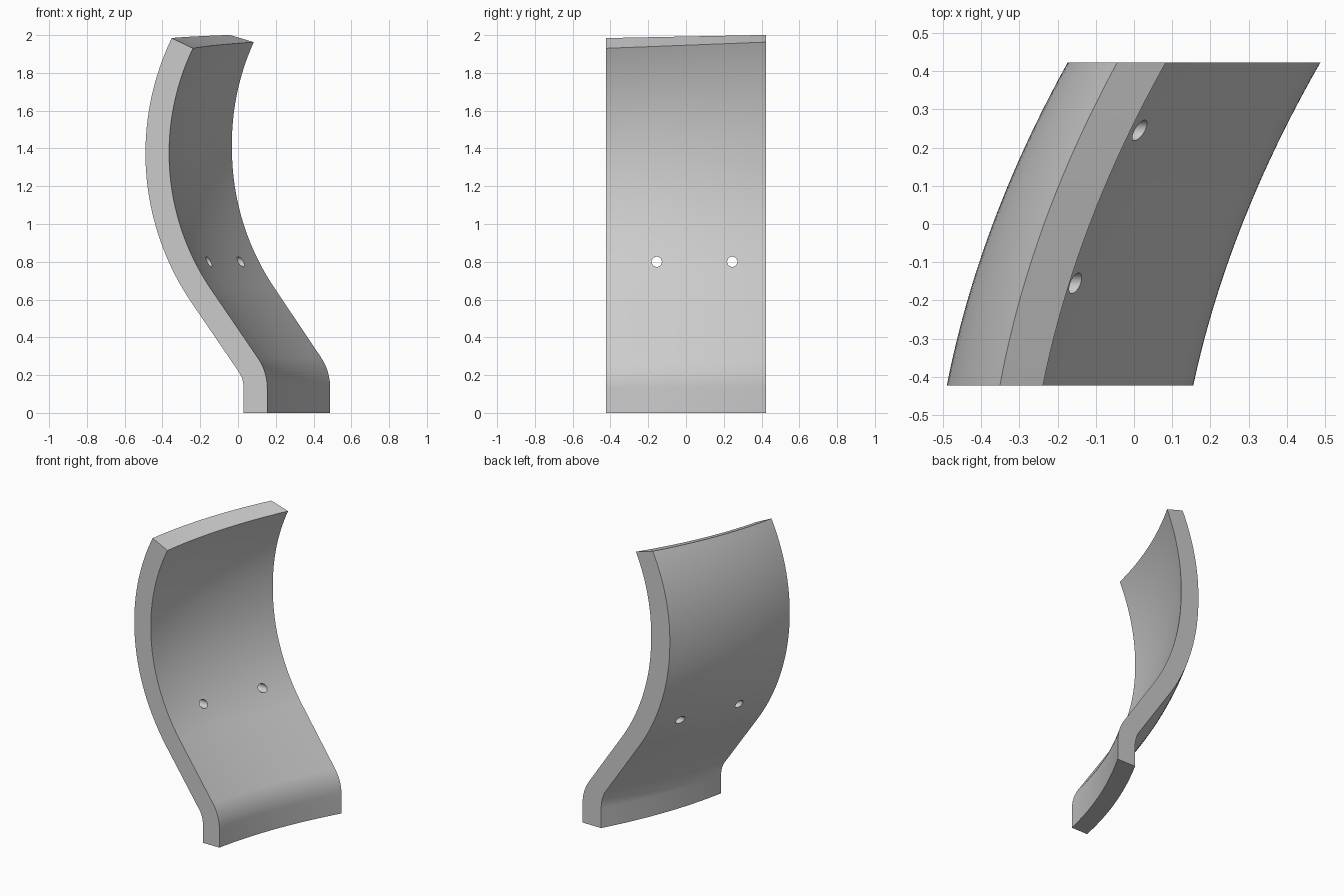
import bpy, bmesh, math

if "Cube" in bpy.data.objects:
    bpy.data.objects.remove(bpy.data.objects["Cube"], do_unlink=True)

grey = bpy.data.materials.new("plain grey")
grey.use_nodes = True
tone = (0.6, 0.6, 0.6, 1)
grey.diffuse_color = tone
grey.node_tree.nodes["Principled BSDF"].inputs["Base Color"].default_value = tone

WIDTH = 0.846       # along y
FOOT = (-0.13, 0.13)    # centre of the foot bend
BOW = (0.915, 1.375)    # centre of the large back bend


def arc(centre, radius, start, end, count):
    """Points on an arc, angles in degrees."""
    angles = [math.radians(start + (end - start) * i / count) for i in range(count + 1)]
    return [(centre[0] + radius * math.cos(a), centre[1] + radius * math.sin(a)) for a in angles]


# S-shaped section: upright foot, bend, straight run, large bow
dx, dz = BOW[0] - FOOT[0], BOW[1] - FOOT[1]
lean = math.degrees(math.atan2(dz, dx) - math.acos(1.565 / math.hypot(dx, dz)))


def section(foot_radius, bow_radius):
    return ([(FOOT[0] + foot_radius, 0)]
            + arc(FOOT, foot_radius, 0, lean, 10)
            + arc(BOW, bow_radius, 180 + lean, 154.3, 36))


inner = section(0.285, 1.28)
outer = section(0.16, 1.405)


def place(front_in, front_out, t):
    """Slide a pair of section points along the curved width, t from 0 to 1."""
    (xi, zi), (xo, zo) = front_in, front_out
    shift = (0.333 - 0.02 * max(0, zi - 1.37)) * t - 0.152 * t * (1 - t)
    y = (t - 0.5) * WIDTH
    x, z = xi + shift, zi * (1 + 0.017 * t)
    return ((x, y, z),
            (x + (xo - xi) * (1 + 0.13 * t), y, z + (zo - zi) * (1 - 0.3 * t)))


# Curved panel: a grid of paired inner and outer points
STEPS = 20
bm = bmesh.new()
grid = []
for j in range(STEPS + 1):
    pairs = [place(a, b, j / STEPS) for a, b in zip(inner, outer)]
    ring = [bm.verts.new(p[0]) for p in pairs] + [bm.verts.new(p[1]) for p in reversed(pairs)]
    grid.append(ring)
n = len(grid[0])
for near, far in zip(grid, grid[1:]):
    for i in range(n):
        k = (i + 1) % n
        bm.faces.new((near[i], near[k], far[k], far[i]))
for ring in (grid[0], grid[-1]):
    for i in range(n // 2 - 1):
        bm.faces.new((ring[i], ring[i + 1], ring[n - 2 - i], ring[n - 1 - i]))
bmesh.ops.recalc_face_normals(bm, faces=bm.faces)
mesh = bpy.data.meshes.new("curved_panel")
bm.to_mesh(mesh)
bm.free()
panel = bpy.data.objects.new("curved_panel", mesh)
bpy.context.collection.objects.link(panel)
mesh.materials.append(grey)

# Two bolt holes bored straight through
for y in (-0.155, 0.245):
    bpy.ops.mesh.primitive_cylinder_add(vertices=32, radius=0.027, depth=1.2,
                                        location=(-0.1, y, 0.8),
                                        rotation=(0, math.pi / 2, 0))
    cutter = bpy.context.object
    cutter.name = "hole_cutter"
    cutter.data.materials.append(grey)
    bore = panel.modifiers.new("bolt_hole", "BOOLEAN")
    bore.operation = "DIFFERENCE"
    bore.solver = "EXACT"
    bore.object = cutter
    bpy.ops.object.select_all(action="DESELECT")
    panel.select_set(True)
    bpy.context.view_layer.objects.active = panel
    bpy.ops.object.modifier_apply(modifier=bore.name)
    bpy.data.objects.remove(cutter, do_unlink=True)

bpy.ops.object.shade_smooth_by_angle(angle=math.radians(30))
